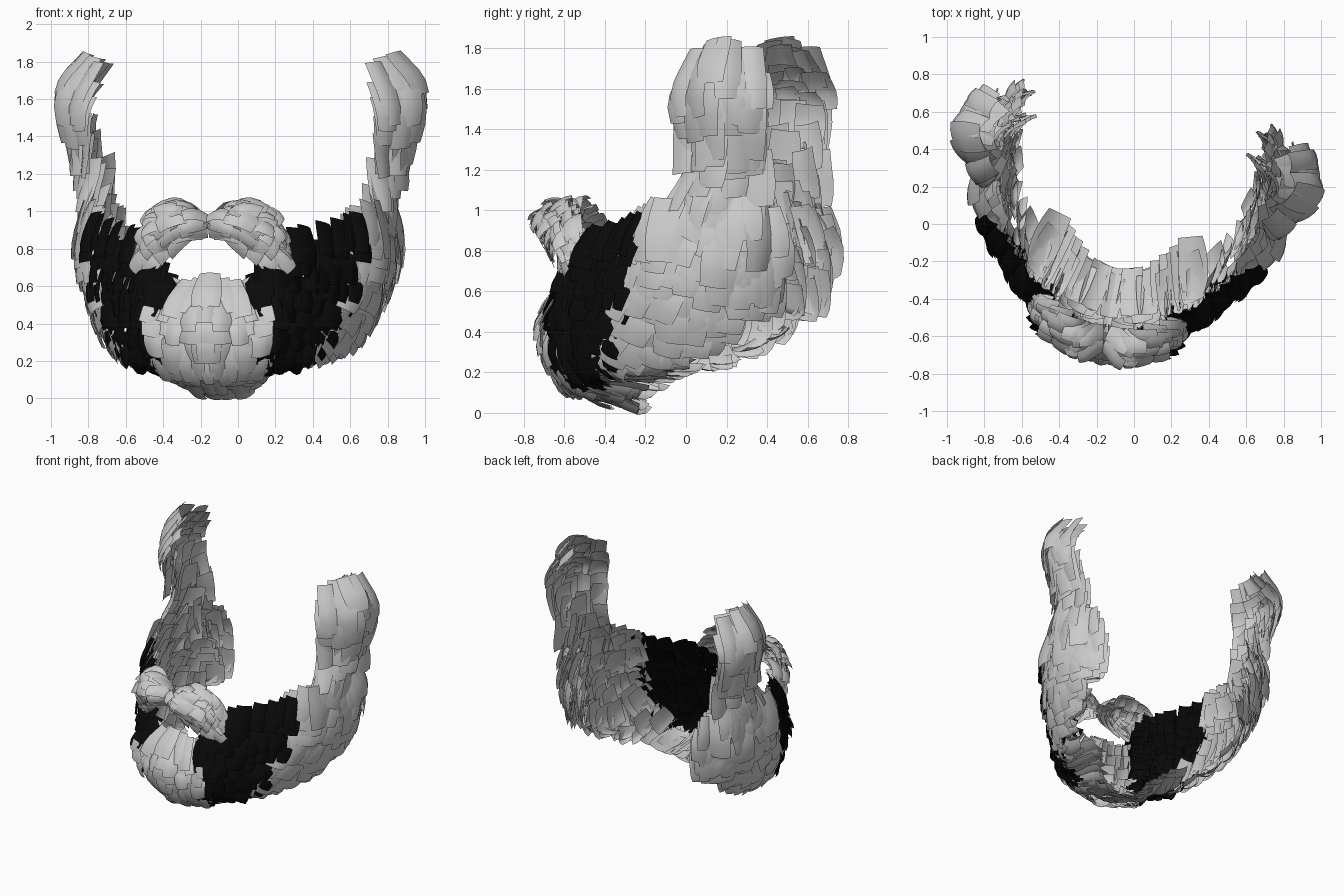
import bpy, math, random
from mathutils import Vector

if "Cube" in bpy.data.objects:
    bpy.data.objects.remove(bpy.data.objects["Cube"])

random.seed(4)
YAW = math.radians(-10.3)          # whole beard is turned slightly
black = bpy.data.materials.new("black_hair")
black.diffuse_color = (0.003, 0.003, 0.003, 1)
black.use_nodes = True
black.node_tree.nodes["Principled BSDF"].inputs["Base Color"].default_value = black.diffuse_color


def spline(p, t):
    """Catmull-Rom through a list of points, t in 0..len-1, straight beyond the ends."""
    n = len(p) - 1
    if t < 0:
        return p[0] + (p[1] - p[0]) * t
    if t > n:
        return p[n] + (p[n] - p[n - 1]) * (t - n)
    i = min(int(t), n - 1)
    f = t - i
    b, c = p[i], p[i + 1]
    a = p[i - 1] if i else b * 2 - c
    d = p[i + 2] if i + 2 <= n else c * 2 - b
    return 0.5 * (2 * b + (c - a) * f + (2 * a - 5 * b + 4 * c - d) * f * f
                  + (3 * b - a - 3 * c + d) * f ** 3)


class Surface:
    """Guide surface: columns run around the face, rows run downwards."""
    def __init__(self, cols):
        self.cols = [[Vector(p) for p in c] for c in cols]

    def at(self, u, v):
        return spline([spline(c, v) for c in self.cols], u)

    def normal(self, u, v):
        e = 0.05
        du = self.at(u + e, v) - self.at(u - e, v)
        dv = self.at(u, v + e) - self.at(u, v - e)
        return dv.cross(du).normalized()


def hair(name, surf, us, vs, nu, nv, length, width, flow, lift=(-0.06, 0.015),
         bow=0.015, jitter=0.2, twist=0.2, mat=None):
    """Shingle overlapping curved hair cards over a range of a guide surface."""
    verts, faces = [], []
    S, W = 4, 4
    for j in range(nv):
        for i in range(nu):
            r = lambda k: random.uniform(-k, k)
            u0 = us[0] + (us[1] - us[0]) * (i + 0.5 + r(jitter)) / nu
            v0 = vs[0] + (vs[1] - vs[0]) * (j + r(jitter) * (j > 0)) / max(nv - 1, 1)
            # flow direction in real space, from the local surface frame
            e = 0.05
            o, n = surf.at(u0, v0), surf.normal(u0, v0)
            du = (surf.at(u0 + e, v0) - o) / e
            dv = (surf.at(u0, v0 + e) - o) / e
            fl = (flow[0] + r(twist), flow[1] + r(twist))
            d = du * fl[0] + dv * fl[1]
            L = length * random.uniform(0.85, 1.2)
            fu, fv = fl[0] * L / d.length, fl[1] * L / d.length
            side = n.cross(d).normalized()
            w = width * random.uniform(0.85, 1.2)
            base = len(verts)
            extra, roll = r(0.018), r(0.02)
            for a in range(S + 1):
                t = a / S
                c = surf.at(u0 + fu * t, v0 + fv * t)
                nn = surf.normal(u0 + fu * t, v0 + fv * t)
                h = lift[0] + (lift[1] - lift[0]) * math.sin(t * math.pi / 2) + extra
                for b in range(W + 1):
                    s = b / W * 2 - 1
                    verts.append(c + side * (s * w / 2 * (0.85 + 0.15 * math.sin(t * math.pi)))
                                 + nn * (h + roll * s - bow * s * s))
            for a in range(S):
                for b in range(W):
                    k = base + a * (W + 1) + b
                    faces.append((k, k + 1, k + W + 2, k + W + 1))
    me = bpy.data.meshes.new(name)
    me.from_pydata(verts, [], faces)
    me.shade_smooth()
    ob = bpy.data.objects.new(name, me)
    bpy.context.collection.objects.link(ob)
    ob.rotation_euler.z = YAW
    ob.location = (-0.045, 0.004, 0.0)
    ob.modifiers.new("mirror", 'MIRROR').use_mirror_merge = False
    if mat:
        me.materials.append(mat)
    return ob


# guide: chin centre -> cheek -> back of jaw (rows: top, middle, low, under)
jaw = Surface([
    [(0, -.64, .69), (0, -.74, .38), (0, -.61, .12), (0, -.33, .03)],
    [(.20, -.60, .65), (.30, -.66, .36), (.25, -.54, .14), (.18, -.30, .07)],
    [(.38, -.52, .88), (.42, -.54, .48), (.34, -.46, .18), (.26, -.20, .16)],
    [(.70, -.20, .97), (.67, -.26, .55), (.50, -.34, .21), (.38, -.04, .21)],
    [(.84, .02, 1.06), (.82, .04, .62), (.65, .04, .26), (.54, .17, .27)],
    [(.88, .40, 1.08), (.84, .40, .72), (.71, .40, .41), (.64, .40, .42)],
    [(.77, .58, 1.0), (.70, .62, .78), (.63, .57, .50), (.58, .52, .52)],
])
# guide: sideburn, front -> back edge
burn = Surface([
    [(.77, .11, 1.80), (.82, .05, 1.52), (.80, .11, 1.22), (.82, .04, .98)],
    [(.89, .30, 1.87), (.985, .29, 1.60), (.90, .30, 1.25), (.86, .25, 1.0)],
    [(.87, .52, 1.82), (.95, .54, 1.52), (.83, .52, 1.2), (.80, .50, .95)],
])
# guide: moustache half, centre -> tip (rows: top, front, bottom)
lip = Surface([
    [(.03, -.61, 1.02), (.02, -.70, .99), (.02, -.70, .89)],
    [(.17, -.61, 1.06), (.17, -.73, .98), (.14, -.71, .88)],
    [(.34, -.54, .98), (.34, -.63, .89), (.27, -.63, .80)],
    [(.43, -.45, .76), (.42, -.52, .73), (.36, -.54, .68)],
])

# chin tuft
hair("chin_beard", jaw, (0, 1.15), (0, 2.35), 5, 9, .24, .12, (0, 1), twist=.08)
# black cheek bands
hair("black_cheek", jaw, (1.12, 3.38), (0.0, 1.72), 11, 9, .20, .11, (-.2, 1), twist=.12, mat=black)
# jaw sides, their inner layer and the back corners
hair("jaw_beard", jaw, (3.25, 5.0), (.02, 1.5), 7, 8, .26, .17, (-.3, 1))
hair("jaw_inner", jaw, (3.3, 5.8), (.1, 1.5), 7, 5, .24, .15, (-.3, 1), lift=(-.13, -.05), jitter=.4)
hair("jaw_back_corner", jaw, (4.9, 6.05), (.0, 1.25), 5, 6, .22, .15, (-.15, 1), jitter=.4)
# long cards under the jaw
hair("neck_beard", jaw, (.9, 3.0), (1.9, 2.3), 6, 3, .24, .14, (-.05, 1), lift=(-.02, .01), jitter=.3)
hair("neck_side", jaw, (2.9, 4.9), (1.6, 2.0), 6, 3, .15, .15, (-.05, 1), lift=(-.04, .01), jitter=.3)
# sideburns, with loose inner strands behind
hair("sideburn", burn, (-.05, 2.05), (0, 2.5), 5, 8, .30, .15, (0, 1), lift=(-.05, .015), twist=.08)
hair("sideburn_inner", burn, (.5, 2.1), (.02, 2.8), 4, 8, .24, .14, (.1, 1),
     lift=(-.12, -.05), jitter=.4)
# moustache
hair("moustache", lip, (-.35, 2.45), (0, 2), 11, 5, .15, .10, (1, .12), lift=(-.05, .015))
